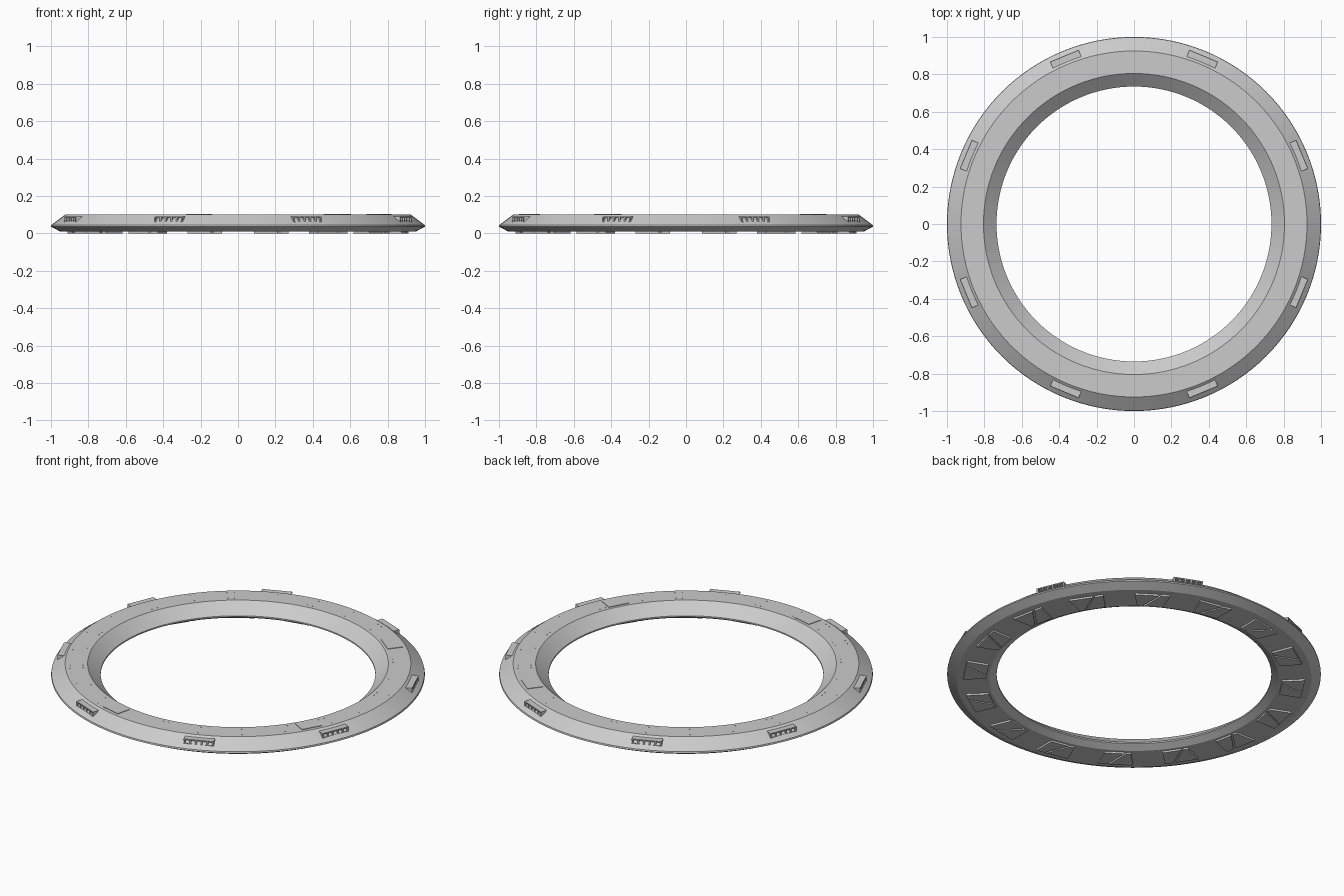
import bpy, bmesh
from math import radians, cos, sin, pi
from mathutils import Matrix, Vector

if "Cube" in bpy.data.objects:
    bpy.data.objects.remove(bpy.data.objects["Cube"], do_unlink=True)


def finish(bm, name, smooth=False):
    bmesh.ops.recalc_face_normals(bm, faces=bm.faces)
    mesh = bpy.data.meshes.new(name)
    bm.to_mesh(mesh)
    bm.free()
    obj = bpy.data.objects.new(name, mesh)
    bpy.context.collection.objects.link(obj)
    if smooth:
        bpy.ops.object.select_all(action='DESELECT')
        obj.select_set(True)
        bpy.context.view_layer.objects.active = obj
        bpy.ops.object.shade_smooth_by_angle(angle=radians(20))
    return obj


def turn(angle):
    return Matrix.Rotation(angle, 4, 'Z')


def add_box(bm, angle, radius, side, height):
    """Box given by (min, max) spans along radius, tangent and z, turned to an angle."""
    spans = (radius, side, height)
    centre = Vector([(a + b) / 2 for a, b in spans])
    size = Vector([b - a for a, b in spans])
    matrix = turn(angle) @ Matrix.Translation(centre) @ Matrix.Diagonal((*size, 1))
    bmesh.ops.create_cube(bm, size=1, matrix=matrix)


def add_prism(bm, angle, outline, low, high):
    """Flat prism from (radius, tangent) points, turned to an angle."""
    verts = [bm.verts.new(turn(angle) @ Vector((r, t, low))) for r, t in outline]
    face = bm.faces.new(verts)
    extruded = bmesh.ops.extrude_face_region(bm, geom=[face])["geom"]
    moved = [v for v in extruded if isinstance(v, bmesh.types.BMVert)]
    bmesh.ops.translate(bm, verts=moved, vec=(0, 0, high - low))


# Ring body: bevelled cross-section spun around z
PROFILE = [(0.735, 0.04), (0.805, 0.1), (0.925, 0.1), (0.998, 0.045),
           (1.0, 0.036), (0.95, 0.01), (0.775, 0.01), (0.735, 0.032)]
bm = bmesh.new()
points = [bm.verts.new((r, 0, z)) for r, z in PROFILE]
edges = [bm.edges.new((a, b)) for a, b in zip(points, points[1:] + points[:1])]
bmesh.ops.spin(bm, geom=points + edges, cent=(0, 0, 0), axis=(0, 0, 1),
               angle=2 * pi, steps=128, use_duplicate=False)
bmesh.ops.remove_doubles(bm, verts=bm.verts, dist=0.0005)
finish(bm, "ring_body", smooth=True)

# Grille housings on the outer slope
HALF = 0.082
for i in range(8):
    angle = radians(22.5 + 45 * i)
    bm = bmesh.new()
    add_box(bm, angle, (0.934, 0.972), (-HALF, HALF), (0.084, 0.09))
    add_box(bm, angle, (0.95, 0.972), (-HALF, HALF), (0.06, 0.065))
    for k in range(6):
        t = -HALF + 0.004 + k * (2 * HALF - 0.008) / 5
        add_box(bm, angle, (0.94, 0.971), (t - 0.004, t + 0.004), (0.062, 0.087))
    finish(bm, f"grille_{i + 1}")

# Underside plates, each split by a diagonal groove
for i in range(16):
    angle = radians(11.25 + 22.5 * i)
    bm = bmesh.new()
    add_prism(bm, angle, [(0.79, -0.07), (0.91, -0.095), (0.91, 0.035), (0.79, -0.045)], 0, 0.012)
    add_prism(bm, angle, [(0.79, -0.033), (0.91, 0.047), (0.91, 0.095), (0.79, 0.07)], 0, 0.012)
    finish(bm, f"underside_plate_{i + 1}")

# Thin access hatches on the top face
for i, degrees in enumerate((-29, 52, -104)):
    bm = bmesh.new()
    add_box(bm, radians(degrees), (0.82, 0.905), (-0.06, 0.06), (0.098, 0.103))
    finish(bm, f"hatch_{i + 1}")

# Rivet pairs around the top face
bm = bmesh.new()
for i in range(24):
    for radius in (0.83, 0.9):
        for offset in (-1.2, 1.2):
            a = radians(15 * i + 7.5 + offset)
            place = Matrix.Translation((radius * cos(a), radius * sin(a), 0.1))
            bmesh.ops.create_cone(bm, cap_ends=True, segments=6, radius1=0.003,
                                  radius2=0.003, depth=0.002, matrix=place)
finish(bm, "rivets")
